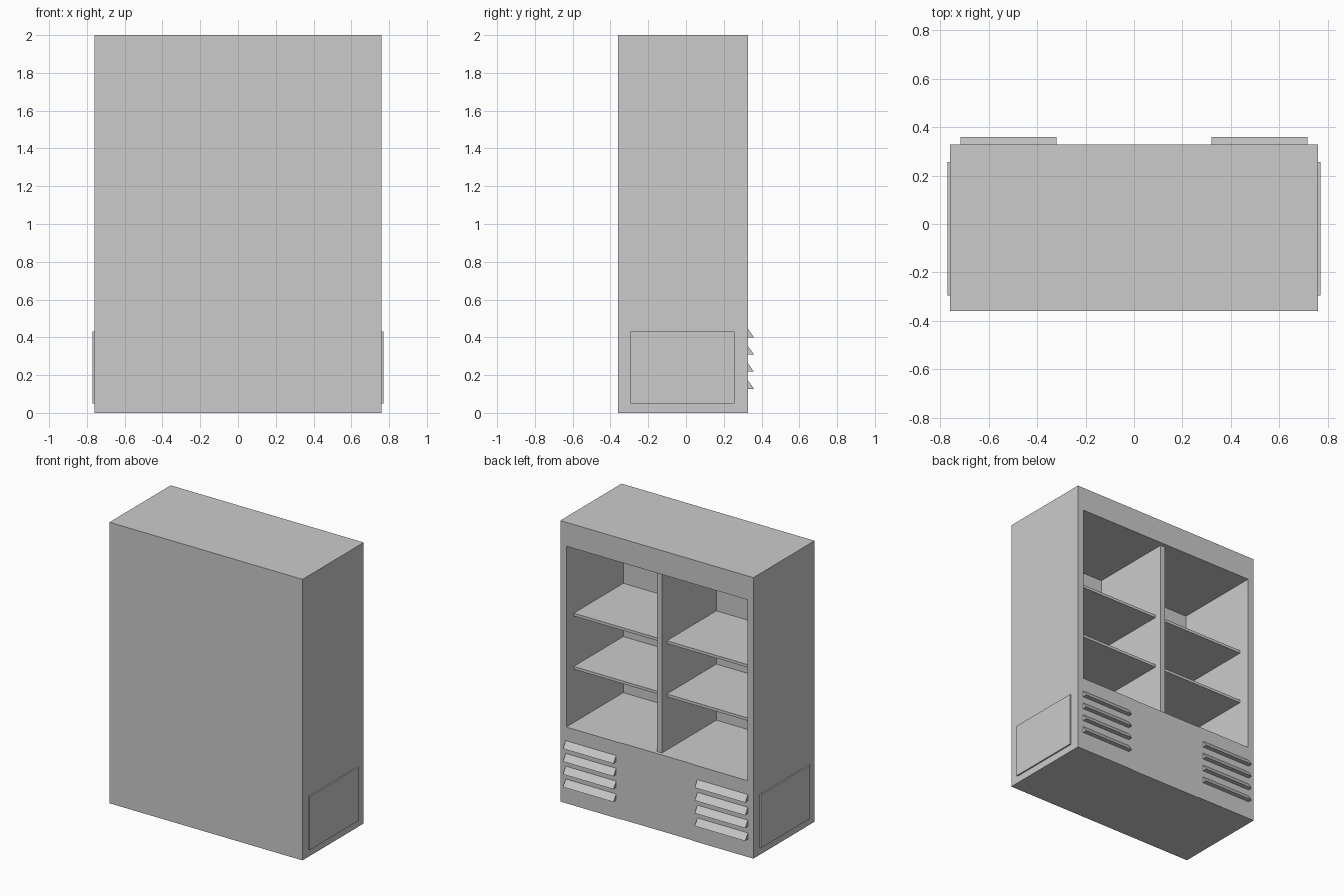
import bpy, bmesh

if "Cube" in bpy.data.objects:
    bpy.data.objects.remove(bpy.data.objects["Cube"])

W, FRONT, BACK, H = 0.76, -0.36, 0.328, 2.0   # carcass extents
IN_X, IN_Y, FLOOR, CEIL = 0.713, -0.313, 0.543, 1.83   # display opening


def box(name, x0, x1, y0, y1, z0, z1):
    bm = bmesh.new()
    bmesh.ops.create_cube(bm, size=1)
    for v in bm.verts:
        v.co = (x1 if v.co.x > 0 else x0,
                y1 if v.co.y > 0 else y0,
                z1 if v.co.z > 0 else z0)
    return finish(name, bm)


def finish(name, bm):
    bmesh.ops.recalc_face_normals(bm, faces=bm.faces)
    mesh = bpy.data.meshes.new(name)
    bm.to_mesh(mesh)
    bm.free()
    ob = bpy.data.objects.new(name, mesh)
    bpy.context.collection.objects.link(ob)
    return ob


def cut(target, cutter):
    cutter.hide_render = True
    mod = target.modifiers.new("cut", 'BOOLEAN')
    mod.operation, mod.solver, mod.object = 'DIFFERENCE', 'EXACT', cutter
    bpy.context.view_layer.objects.active = target
    bpy.ops.object.modifier_apply(modifier=mod.name)
    bpy.data.objects.remove(cutter, do_unlink=True)


def louver(name, x0, x1, z):
    # wedge slat: triangular profile extruded along x
    bm = bmesh.new()
    profile = [(BACK, z), (0.36, z), (BACK, z + 0.045)]
    face = bm.faces.new([bm.verts.new((x0, y, h)) for y, h in profile])
    ext = bmesh.ops.extrude_face_region(bm, geom=[face])
    verts = [g for g in ext["geom"] if isinstance(g, bmesh.types.BMVert)]
    bmesh.ops.translate(bm, vec=(x1 - x0, 0, 0), verts=verts)
    return finish(name, bm)


# Cabinet body with open display space and slightly recessed centre base panel
body = box("cabinet_body", -W, W, FRONT, BACK, 0, H)
cut(body, box("opening_cutter", -IN_X, IN_X, IN_Y, BACK + 0.2, FLOOR, CEIL))
cut(body, box("base_recess_cutter", -0.28, 0.28, BACK - 0.004, BACK + 0.2, -0.1, FLOOR + 0.05))

# Central divider
box("divider", -0.02, 0.02, IN_Y, BACK - 0.03, FLOOR, CEIL)

for side, s in (("right", 1), ("left", -1)):
    # Shelves in each bay
    for i, z in enumerate((0.942, 1.321)):
        xs = sorted((s * 0.02, s * IN_X))
        box(f"{side}_shelf_{i + 1}", *xs, IN_Y, 0.244, z - 0.02, z)
    # Louvered vents
    for i in range(4):
        xs = sorted((s * 0.32, s * 0.717))
        louver(f"{side}_louver_{i + 1}", *xs, 0.127 + i * 0.091)
    # Side access panel
    xs = sorted((s * W, s * 0.77))
    box(f"{side}_access_panel", *xs, -0.295, 0.257, 0.05, 0.43)
